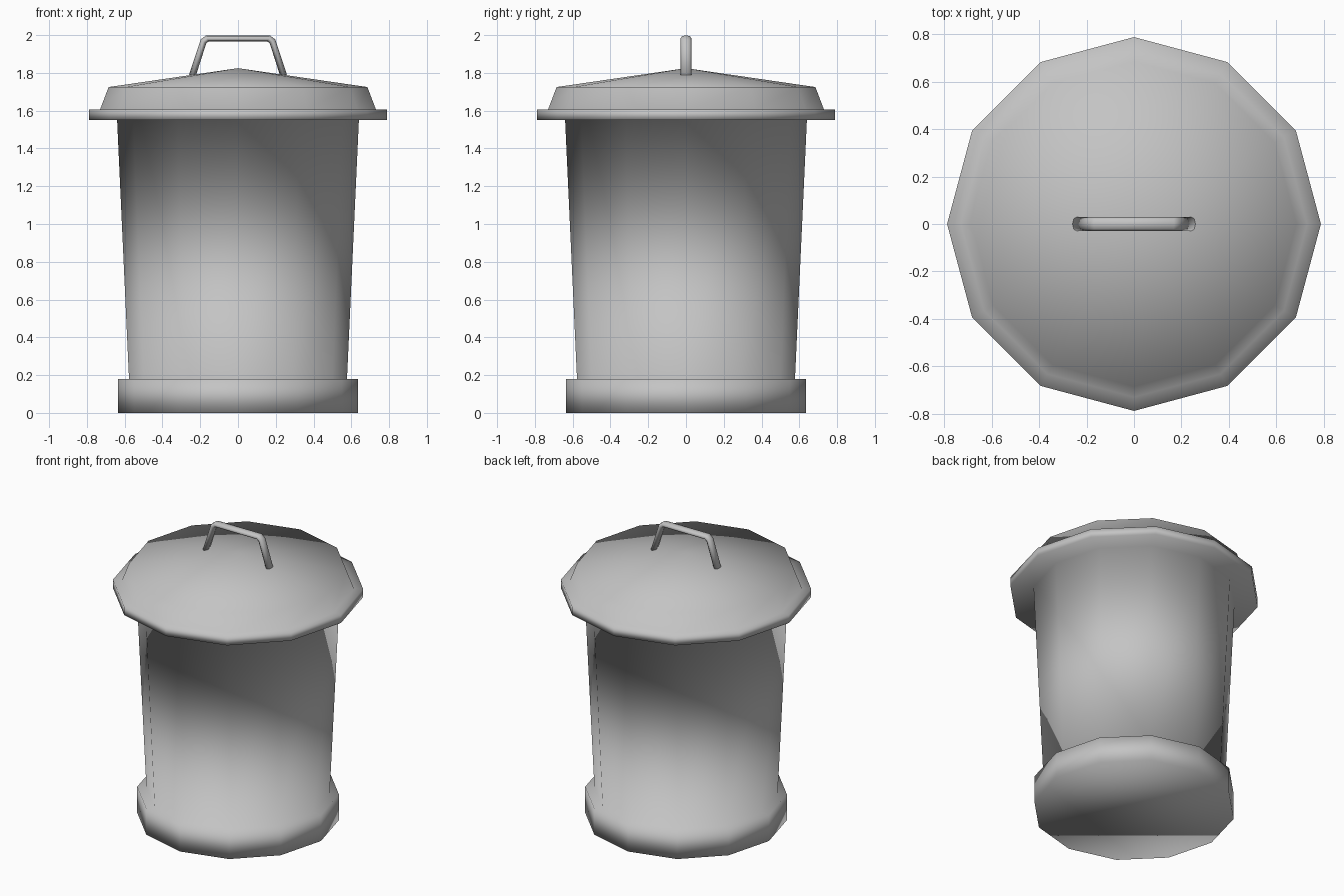
import bpy, bmesh, math
from mathutils import Vector

cube = bpy.data.objects.get("Cube")
if cube:
    bpy.data.objects.remove(cube, do_unlink=True)

metal = bpy.data.materials.new("grey metal")
metal.use_nodes = True
metal.diffuse_color = (0.55, 0.55, 0.55, 1)
metal.node_tree.nodes["Principled BSDF"].inputs["Base Color"].default_value = metal.diffuse_color


def loft(bm, rings):
    """Join successive vertex rings with quads."""
    for low, high in zip(rings, rings[1:]):
        n = len(low)
        for i in range(n):
            j = (i + 1) % n
            bm.faces.new((low[i], low[j], high[j], high[i]))


def finish(bm, name):
    bmesh.ops.recalc_face_normals(bm, faces=bm.faces[:])
    for face in bm.faces:
        face.smooth = True
    mesh = bpy.data.meshes.new(name)
    bm.to_mesh(mesh)
    bm.free()
    mesh.materials.append(metal)
    obj = bpy.data.objects.new(name, mesh)
    bpy.context.collection.objects.link(obj)
    return obj


# Bin: one continuous twelve-sided shell, as (radius, height)
SIDES = 12
profile = [
    (0.635, 0), (0.635, 0.18),      # base band
    (0.577, 0.18), (0.64, 1.55),    # flared wall
    (0.788, 1.55), (0.788, 1.607),  # lid rim
    (0.73, 1.607), (0.685, 1.725),  # lid skirt
]
bm = bmesh.new()
rings = []
for r, z in profile:
    angles = [math.tau * i / SIDES for i in range(SIDES)]
    rings.append([bm.verts.new((r * math.cos(a), r * math.sin(a), z)) for a in angles])
loft(bm, rings)
bm.faces.new(rings[0][::-1])
# Shallow cone on the lid
apex = bm.verts.new((0, 0, 1.825))
top = rings[-1]
for i in range(SIDES):
    bm.faces.new((top[i], top[(i + 1) % SIDES], apex))
finish(bm, "bin_with_lid")

# Handle: flattened tube swept along a mirrored bent path
half = [Vector((-0.242, 0, 1.785)), Vector((-0.183, 0, 1.966)), Vector((-0.163, 0, 1.982))]
path = half + [Vector((-p.x, 0, p.z)) for p in reversed(half)]
THICK, WIDE, SEGS = 0.018, 0.03, 8
bm = bmesh.new()
rings = []
for k, p in enumerate(path):
    ahead = (path[min(k + 1, len(path) - 1)] - p).normalized()
    behind = (p - path[max(k - 1, 0)]).normalized()
    tangent = (ahead + behind).normalized()
    across = Vector((-tangent.z, 0, tangent.x))
    ring = []
    for i in range(SEGS):
        a = math.tau * i / SEGS
        offset = across * THICK * math.cos(a) + Vector((0, WIDE * math.sin(a), 0))
        ring.append(bm.verts.new(p + offset))
    rings.append(ring)
loft(bm, rings)
bm.faces.new(rings[0][::-1])
bm.faces.new(rings[-1])
finish(bm, "lid_handle")
